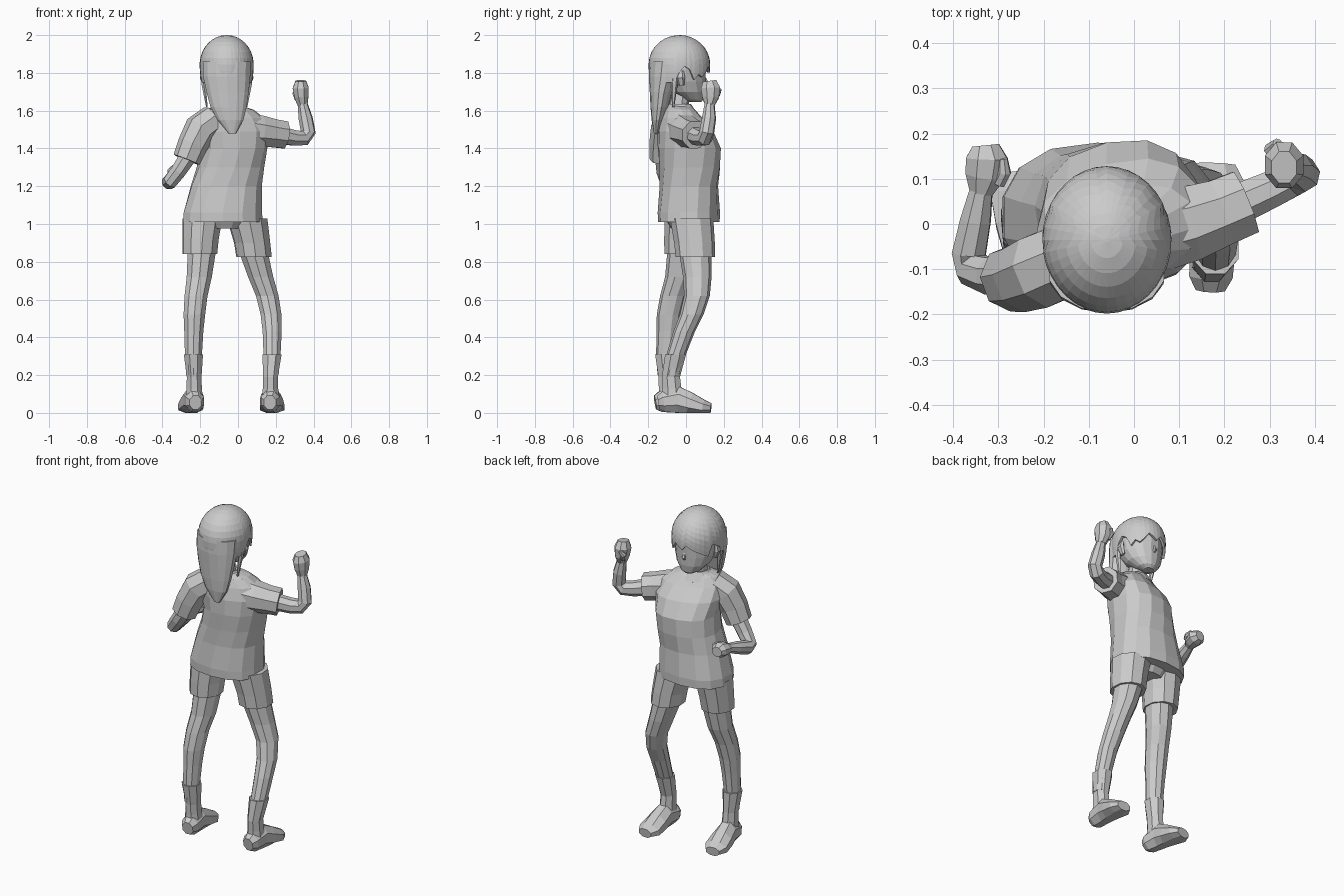
import bpy, bmesh, math
from mathutils import Vector, Matrix


def skin(name, rings, cap=True, smooth=False):
    """Bridge a list of equal-length point rings into a mesh object."""
    bm = bmesh.new()
    rows = [[bm.verts.new(p) for p in r] for r in rings]
    n = len(rows[0])
    for a, b in zip(rows, rows[1:]):
        for i in range(n):
            j = (i + 1) % n
            bm.faces.new((a[i], a[j], b[j], b[i]))
    if cap:
        bm.faces.new(rows[0])
        bm.faces.new(rows[-1])
    bmesh.ops.recalc_face_normals(bm, faces=bm.faces)
    me = bpy.data.meshes.new(name)
    bm.to_mesh(me)
    bm.free()
    ob = bpy.data.objects.new(name, me)
    bpy.context.collection.objects.link(ob)
    if smooth:
        me.shade_smooth()
    return ob


def loft(name, rings, sides=10, power=1.0, **kw):
    """Horizontal rings: x, y, z, rx, ry, turn in degrees."""
    out = []
    for x, y, z, rx, ry, turn in rings:
        rot = Matrix.Rotation(math.radians(turn), 3, 'Z')
        pts = []
        for i in range(sides):
            a = 2 * math.pi * (i + 0.5) / sides
            c, s = math.cos(a), math.sin(a)
            p = Vector((rx * math.copysign(abs(c) ** power, c),
                        ry * math.copysign(abs(s) ** power, s), 0))
            pts.append(rot @ p + Vector((x, y, z)))
        out.append(pts)
    return skin(name, out, **kw)


def tube(name, path, sides=8, floor=None, **kw):
    """Rings square to a path: x, y, z, radius a, radius b."""
    pts = [Vector(p[:3]) for p in path]
    out, prev, u = [], None, None
    for i, p in enumerate(pts):
        t = (pts[min(i + 1, len(pts) - 1)] - pts[max(i - 1, 0)]).normalized()
        if prev is None:
            ref = Vector((0, 0, 1)) if abs(t.z) < 0.8 else Vector((0, 1, 0))
            u = ref.cross(t).normalized()
        else:
            u = prev.rotation_difference(t) @ u
        v = t.cross(u)
        prev = t
        ring = []
        for k in range(sides):
            a = 2 * math.pi * (k + 0.5) / sides
            q = p + u * math.cos(a) * path[i][3] + v * math.sin(a) * path[i][4]
            if floor is not None:
                q.z = max(q.z, floor)
            ring.append(q)
        out.append(ring)
    return skin(name, out, **kw)


def arm(name, path):
    return tube(name, [(x, y, z, r, r) for x, y, z, r in path], 8)


# Shirt, turned at the shoulders
loft("shirt", [
    (-0.080, 0.015, 1.01, 0.215, 0.163, 0),
    (-0.080, 0.015, 1.06, 0.212, 0.165, 0),
    (-0.062, 0.015, 1.20, 0.190, 0.155, 3),
    (-0.040, 0.020, 1.30, 0.178, 0.162, 8),
    (-0.025, 0.018, 1.40, 0.178, 0.166, 12),
    (-0.025, -0.005, 1.49, 0.190, 0.142, 15),
    (-0.035, -0.030, 1.56, 0.178, 0.105, 17),
    (-0.045, -0.040, 1.605, 0.130, 0.080, 17),
    (-0.050, -0.040, 1.625, 0.070, 0.062, 10)], 14, 0.85)
collar = loft("collar", [
    (-0.05, -0.03, 1.585, 0.105, 0.088, 10),
    (-0.05, -0.035, 1.635, 0.068, 0.062, 10)], 12, cap=False)
collar.modifiers.new("thickness", 'SOLIDIFY').thickness = 0.01

# Sleeves
arm("right_sleeve", [(0.03, -0.02, 1.50, 0.10), (0.12, 0.0, 1.49, 0.09),
                     (0.19, 0.025, 1.48, 0.08), (0.245, 0.048, 1.472, 0.078)])
arm("left_sleeve", [(-0.13, -0.07, 1.55, 0.085), (-0.20, -0.10, 1.50, 0.088),
                    (-0.24, -0.115, 1.42, 0.08), (-0.272, -0.12, 1.34, 0.074)])

# Arms with closed fists: one raised, one held forward
arm("right_arm", [(0.20, 0.03, 1.475, 0.05), (0.30, 0.075, 1.455, 0.044),
                  (0.350, 0.100, 1.455, 0.042), (0.372, 0.110, 1.485, 0.040),
                  (0.358, 0.122, 1.56, 0.038), (0.342, 0.125, 1.635, 0.027)])
tube("right_fist", [(0.342, 0.125, 1.63, 0.028, 0.028), (0.336, 0.130, 1.67, 0.040, 0.048),
                    (0.332, 0.130, 1.72, 0.046, 0.055), (0.332, 0.125, 1.758, 0.030, 0.038)])
arm("right_thumb", [(0.315, 0.150, 1.66, 0.016), (0.305, 0.165, 1.69, 0.018),
                    (0.318, 0.178, 1.715, 0.012)])
arm("left_arm", [(-0.25, -0.12, 1.38, 0.05), (-0.315, -0.115, 1.28, 0.044),
                 (-0.358, -0.100, 1.225, 0.040), (-0.365, -0.065, 1.222, 0.040),
                 (-0.350, 0.010, 1.245, 0.036), (-0.338, 0.075, 1.265, 0.027)])
tube("left_fist", [(-0.338, 0.07, 1.263, 0.028, 0.028), (-0.330, 0.105, 1.27, 0.046, 0.038),
                   (-0.325, 0.145, 1.275, 0.050, 0.042), (-0.328, 0.174, 1.275, 0.032, 0.03)])
arm("left_thumb", [(-0.300, 0.09, 1.28, 0.016), (-0.288, 0.115, 1.29, 0.017),
                   (-0.290, 0.145, 1.298, 0.011)])

# Shorts
loft("hips", [(-0.07, 0.01, 0.975, 0.10, 0.09, 5), (-0.07, 0.01, 1.06, 0.19, 0.14, 5)], 12)
loft("right_shorts_leg", [(0.085, 0.050, 0.825, 0.096, 0.105, 5),
                          (0.075, 0.045, 0.90, 0.098, 0.108, 5),
                          (0.048, 0.030, 1.03, 0.110, 0.115, 5)])
loft("left_shorts_leg", [(-0.202, -0.015, 0.84, 0.094, 0.100, 5),
                         (-0.198, -0.008, 0.92, 0.098, 0.108, 5),
                         (-0.188, 0.005, 1.03, 0.108, 0.118, 5)])

# Legs, ankle boots and feet; table rows are x, y, z, radius
legs = {
    "right": dict(
        leg=[(0.175, -0.075, 0.20, 0.042), (0.180, -0.055, 0.30, 0.047),
             (0.181, -0.010, 0.43, 0.053), (0.175, 0.030, 0.52, 0.058),
             (0.155, 0.058, 0.62, 0.063), (0.120, 0.060, 0.72, 0.070),
             (0.082, 0.050, 0.85, 0.080)],
        ankle=(0.172, -0.080), toe=0.05),
    "left": dict(
        leg=[(-0.235, -0.105, 0.20, 0.042), (-0.236, -0.108, 0.30, 0.047),
             (-0.234, -0.098, 0.43, 0.053), (-0.231, -0.090, 0.52, 0.060),
             (-0.222, -0.068, 0.62, 0.064), (-0.205, -0.035, 0.72, 0.070),
             (-0.192, -0.015, 0.85, 0.078)],
        ankle=(-0.232, -0.098), toe=-0.12)}
for side, d in legs.items():
    loft(side + "_leg", [(x, y, z, r, r * 1.08, 0) for x, y, z, r in d["leg"]], 10)
    ax, ay = d["ankle"]
    sx, sy = d["leg"][1][:2]
    loft(side + "_boot_shaft", [(ax, ay + 0.01, 0.06, 0.052, 0.062, 0),
                                (ax, ay + 0.005, 0.13, 0.044, 0.055, 0),
                                (ax, ay, 0.19, 0.042, 0.052, 0),
                                (sx, sy, 0.31, 0.055, 0.060, 0)], 8)
    foot = []
    for y, z, a, b in ((-0.065, 0.055, 0.035, 0.04), (-0.035, 0.06, 0.052, 0.06),
                       (0.04, 0.07, 0.056, 0.075), (0.10, 0.05, 0.066, 0.062),
                       (0.17, 0.03, 0.070, 0.043), (0.212, 0.025, 0.045, 0.028)):
        foot.append((ax + d["toe"] * y, ay + y, z, a, b))
    tube(side + "_foot", foot, 8, floor=0.0)

# Neck and face
loft("neck", [(-0.05, -0.045, 1.58, 0.055, 0.055, 0), (-0.058, -0.03, 1.72, 0.050, 0.055, 0)])
loft("face", [(-0.06, 0.050, 1.645, 0.030, 0.030, 0), (-0.06, 0.038, 1.660, 0.058, 0.056, 0),
              (-0.06, 0.010, 1.70, 0.095, 0.092, 0), (-0.06, -0.015, 1.755, 0.118, 0.120, 0),
              (-0.06, -0.025, 1.82, 0.125, 0.133, 0), (-0.06, -0.03, 1.90, 0.110, 0.120, 0)], 16)
tube("nose", [(-0.06, 0.100, 1.775, 0.006, 0.006), (-0.06, 0.108, 1.750, 0.012, 0.012),
              (-0.06, 0.098, 1.738, 0.008, 0.008)], 5)

# Hair cap with a jagged fringe at the front
C, R = Vector((-0.06, -0.035, 1.845)), (0.143, 0.163, 0.155)
SEG, ROWS = 36, 10
rings = []
for j in range(ROWS + 1):
    ring = []
    for i in range(SEG):
        a = 2 * math.pi * i / SEG
        front = math.sin(a)
        low = math.radians(128)
        if front > -0.1:
            low = math.radians((106, 94, 100)[i % 3])
            if 0.35 < front < 0.8:
                low += math.radians(16)
        ph = 0.03 + (low - 0.03) * j / ROWS
        w = math.sin(ph) if ph < math.pi / 2 else 1 - 0.25 * (1 - math.sin(ph))
        ring.append(C + Vector((R[0] * w * math.cos(a), R[1] * w * front, R[2] * math.cos(ph))))
    rings.append(ring)
cap = skin("hair_cap", rings, cap=False)
bm = bmesh.new()
bm.from_mesh(cap.data)
bmesh.ops.holes_fill(bm, edges=[e for e in bm.edges if e.is_boundary and e.verts[0].co.z > 1.95])
bmesh.ops.recalc_face_normals(bm, faces=bm.faces)
bm.to_mesh(cap.data)
bm.free()
cap.modifiers.new("thickness", 'SOLIDIFY').thickness = 0.014

# Long back hair falling to a point
loft("back_hair", [(-0.060, -0.105, 1.86, 0.130, 0.090, 0), (-0.060, -0.115, 1.78, 0.128, 0.082, 0),
                   (-0.055, -0.130, 1.70, 0.115, 0.062, 0), (-0.050, -0.140, 1.62, 0.098, 0.048, 0),
                   (-0.040, -0.150, 1.55, 0.070, 0.032, 0), (-0.030, -0.156, 1.48, 0.020, 0.014, 0)], 14)

# Ears and thin side locks
for s, n in ((1, "right"), (-1, "left")):
    tube(n + "_ear", [(-0.06 + s * 0.118, -0.025, 1.735, 0.010, 0.016),
                      (-0.06 + s * 0.130, -0.030, 1.775, 0.014, 0.026),
                      (-0.06 + s * 0.124, -0.030, 1.81, 0.010, 0.018)], 6)
    tube(n + "_side_lock", [(-0.06 + s * 0.128, -0.055, 1.84, 0.014, 0.022),
                            (-0.06 + s * 0.122, -0.062, 1.74, 0.013, 0.018),
                            (-0.06 + s * 0.105, -0.068, 1.62, 0.005, 0.006)], 6)
